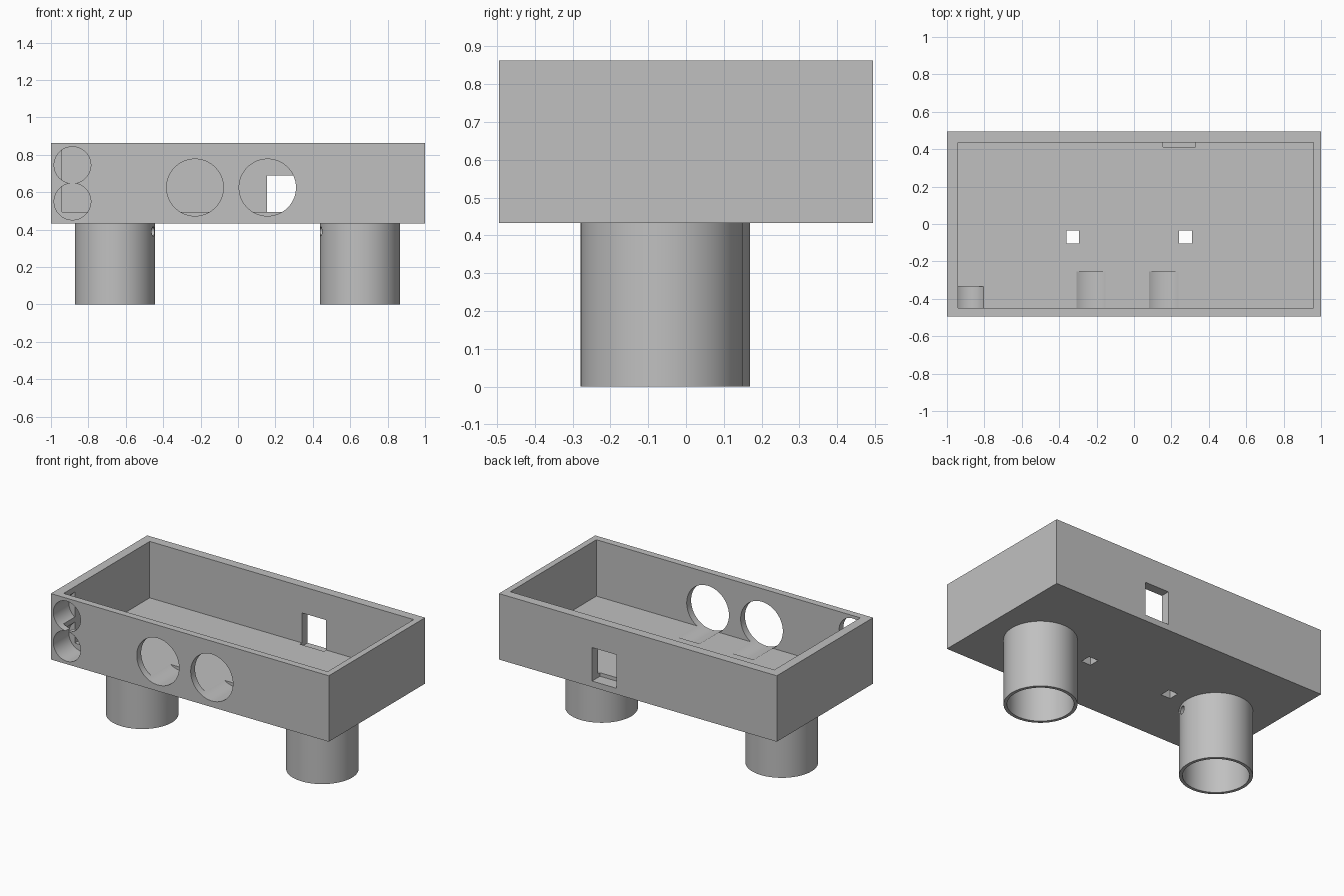
import bpy
import math

cube = bpy.data.objects.get("Cube")
if cube:
    bpy.data.objects.remove(cube, do_unlink=True)

grey = bpy.data.materials.new("plain_grey")
grey.use_nodes = True
grey.diffuse_color = (0.53, 0.53, 0.53, 1)
grey.node_tree.nodes["Principled BSDF"].inputs["Base Color"].default_value = grey.diffuse_color


def block(name, low, high):
    """Box between two opposite corners."""
    bpy.ops.mesh.primitive_cube_add(size=1, location=[(a + b) / 2 for a, b in zip(low, high)])
    ob = bpy.context.object
    ob.name = name
    ob.scale = [b - a for a, b in zip(low, high)]
    bpy.ops.object.transform_apply(location=False, rotation=False, scale=True)
    ob.data.materials.append(grey)
    return ob


def rod(name, radius, start, end, axis, across, sides=96):
    """Cylinder along x, y or z; across holds the two other coordinates."""
    centre = list(across)
    centre.insert("xyz".index(axis), (start + end) / 2)
    turn = {"x": (0, math.pi / 2, 0), "y": (math.pi / 2, 0, 0), "z": (0, 0, 0)}[axis]
    bpy.ops.mesh.primitive_cylinder_add(vertices=sides, radius=radius, depth=end - start,
                                        location=centre, rotation=turn)
    ob = bpy.context.object
    ob.name = name
    ob.data.materials.append(grey)
    return ob


def cut(body, cutters):
    """Subtract every cutter from the body and discard the cutters."""
    for cutter in cutters:
        cutter.hide_render = True
        mod = body.modifiers.new("cut", "BOOLEAN")
        mod.operation = "DIFFERENCE"
        mod.solver = "EXACT"
        mod.object = cutter
        bpy.context.view_layer.objects.active = body
        bpy.ops.object.modifier_apply(modifier=mod.name)
        bpy.data.objects.remove(cutter, do_unlink=True)


def smooth(ob):
    bpy.ops.object.select_all(action="DESELECT")
    ob.select_set(True)
    bpy.context.view_layer.objects.active = ob
    bpy.ops.object.shade_smooth_by_angle(angle=math.radians(30))


BASE, FLOOR, TOP = 0.433, 0.495, 0.862

# Open tray with its hollow
tray = block("tray", (-1, -0.495, BASE), (1, 0.495, TOP))
cutters = [block("hollow", (-0.94, -0.45, FLOOR), (0.96, 0.435, 1))]

# Two large round openings and a stacked pair of small ones in the front
for x in (-0.23, 0.158):
    cutters.append(rod("large_opening", 0.152, -0.6, -0.255, "y", (x, 0.625)))
for z in (0.745, 0.55):
    cutters.append(rod("small_opening", 0.098, -0.6, -0.335, "y", (-0.885, z)))

# Window in the back and two square holes in the floor
cutters.append(block("back_window", (0.155, 0.413, 0.472), (0.33, 0.6, 0.69)))
for x in (-0.327, 0.275):
    cutters.append(block("floor_hole", (x - 0.034, -0.105, 0.3), (x + 0.034, -0.036, 0.6)))
cut(tray, cutters)
smooth(tray)

# Tubular legs, each with a small hole facing the middle
for name, x, y, inward in (("right_leg", -0.658, -0.045, 1), ("left_leg", 0.653, -0.065, -1)):
    leg = rod(name, 0.214, 0, BASE, "z", (x, y))
    bore = rod("bore", 0.194, -0.1, BASE + 0.1, "z", (x, y))
    ends = sorted((x + inward * 0.1, x + inward * 0.3))
    hole = rod("wire_hole", 0.025, ends[0], ends[1], "x", (-0.105, 0.39), 32)
    cut(leg, [bore, hole])
    smooth(leg)
